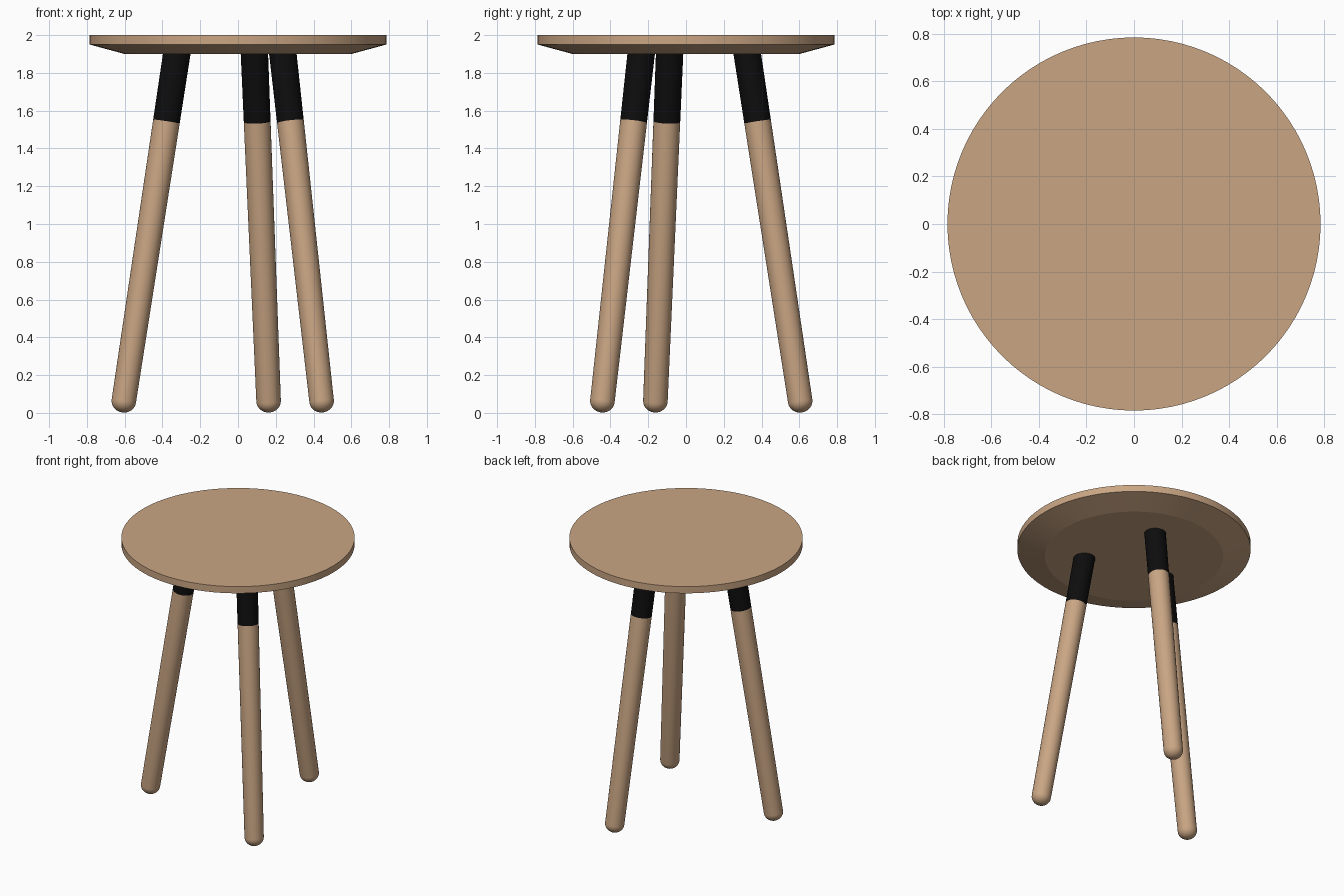
import bpy, bmesh, math
from mathutils import Vector

if "Cube" in bpy.data.objects:
    bpy.data.objects.remove(bpy.data.objects["Cube"])


def material(name, rgb):
    m = bpy.data.materials.new(name)
    m.diffuse_color = (*rgb, 1)
    m.use_nodes = True
    m.node_tree.nodes["Principled BSDF"].inputs["Base Color"].default_value = m.diffuse_color
    return m


wood = material("light wood", (0.59, 0.38, 0.23))
black = material("black paint", (0.004, 0.004, 0.004))


def lathe(name, profile, mat, sides):
    """Closed solid of revolution around z from (radius, height) points."""
    bm = bmesh.new()
    rings = []
    for r, z in profile:
        if r == 0:
            rings.append([bm.verts.new((0, 0, z))] * sides)
        else:
            rings.append([bm.verts.new((r * math.cos(2 * math.pi * i / sides),
                                        r * math.sin(2 * math.pi * i / sides), z))
                          for i in range(sides)])
    for a, b in zip(rings, rings[1:]):
        for i in range(sides):
            j = (i + 1) % sides
            bm.faces.new(list(dict.fromkeys((a[i], a[j], b[j], b[i]))))
    for end in (rings[0], rings[-1]):
        if end[0] is not end[1]:
            bm.faces.new(end)
    bmesh.ops.recalc_face_normals(bm, faces=bm.faces)
    me = bpy.data.meshes.new(name)
    bm.to_mesh(me)
    bm.free()
    me.materials.append(mat)
    ob = bpy.data.objects.new(name, me)
    bpy.context.collection.objects.link(ob)
    bpy.ops.object.select_all(action='DESELECT')
    ob.select_set(True)
    bpy.context.view_layer.objects.active = ob
    # sharp enough to keep the shallow bevel under the seat crisp
    bpy.ops.object.shade_smooth_by_angle(angle=math.radians(14 if name == "seat" else 30))
    return ob


# Seat: flat disc with a bevelled underside
lathe("seat", [(0.6, 1.9), (0.785, 1.95), (0.785, 2.0)], wood, 96)

# Legs: three splayed, slightly tapered rods with rounded feet and black upper sleeves
R_FOOT, R_TOP, H = 0.065, 0.0725, 0.06
for label, deg in (("back", 75), ("left", 195), ("right", 315)):
    d = Vector((math.cos(math.radians(deg)), math.sin(math.radians(deg)), 0))
    foot = d * 0.626 + Vector((0, 0, 0.062))
    top = d * 0.334 + Vector((0, 0, 1.912))
    axis = top - foot
    length = axis.length
    split = length * 0.8
    r_split = R_FOOT + (R_TOP - R_FOOT) * 0.8
    rot = axis.to_track_quat('Z', 'Y')

    dome = [(R_FOOT * math.sin(t * math.pi / 16), -H * math.cos(t * math.pi / 16))
            for t in range(9)]
    dome[0] = (0, -H)
    parts = (lathe(label + "_leg", dome + [(r_split, split)], wood, 40),
             lathe(label + "_leg_sleeve", [(r_split, split), (R_TOP, length)], black, 40))
    for ob in parts:
        ob.location = foot
        ob.rotation_mode = 'QUATERNION'
        ob.rotation_quaternion = rot
